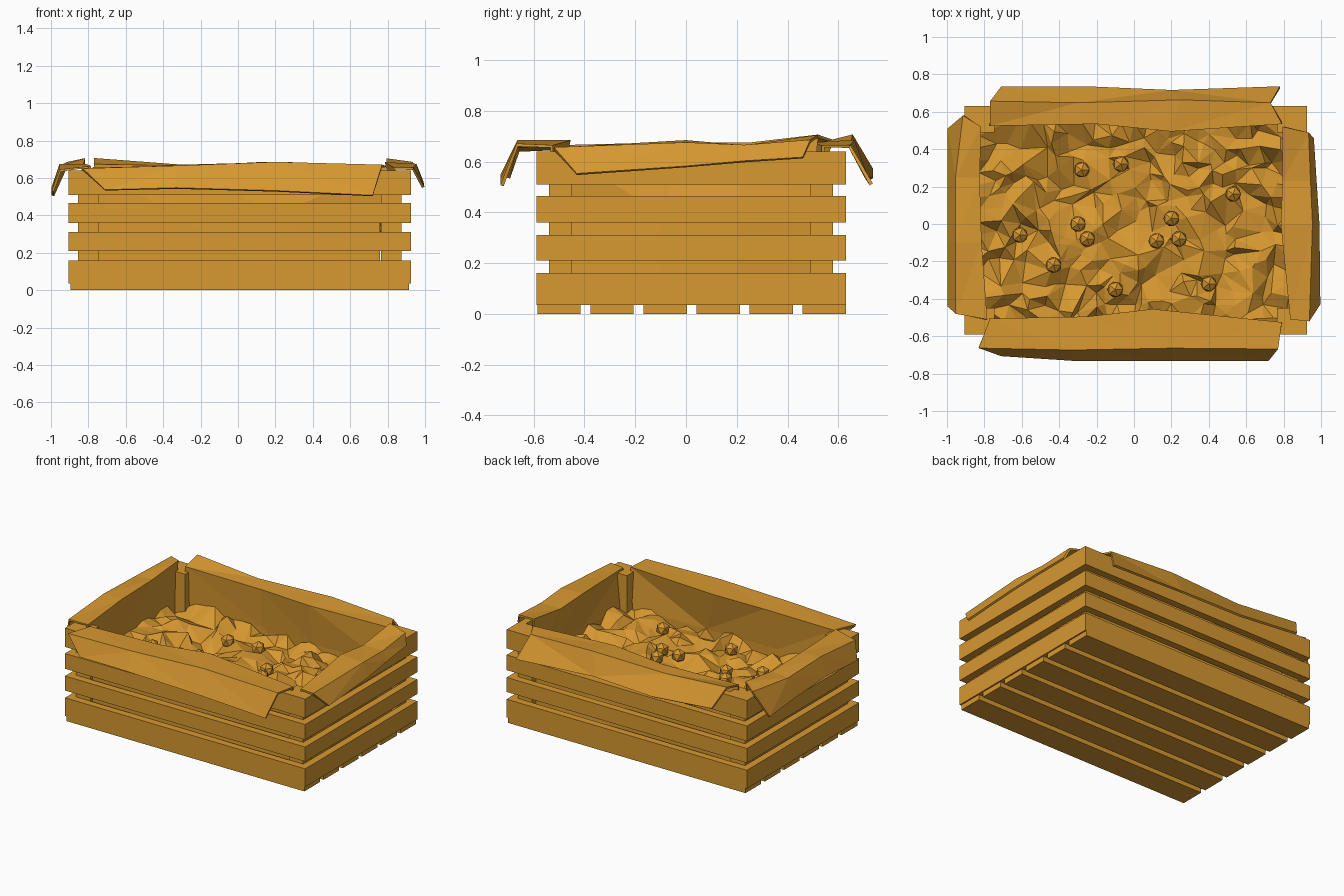
import bpy, bmesh, random
from mathutils import Vector, noise
from mathutils.geometry import delaunay_2d_cdt

random.seed(4)
if "Cube" in bpy.data.objects:
    bpy.data.objects.remove(bpy.data.objects["Cube"], do_unlink=True)

# One warm ochre for everything
ochre = bpy.data.materials.new("ochre")
COLOUR = (0.68, 0.314, 0.03, 1)
ochre.diffuse_color = COLOUR
ochre.use_nodes = True
ochre.node_tree.nodes["Principled BSDF"].inputs["Base Color"].default_value = COLOUR

# Outer limits of the crate
X0, X1, Y0, Y1 = -0.905, 0.925, -0.59, 0.63
BOARD = 0.05
TOP = 0.64


def add_object(name, bm):
    mesh = bpy.data.meshes.new(name)
    bm.to_mesh(mesh)
    bm.free()
    mesh.materials.append(ochre)
    obj = bpy.data.objects.new(name, mesh)
    bpy.context.collection.objects.link(obj)
    return obj


def box(name, low, high):
    bm = bmesh.new()
    bmesh.ops.create_cube(bm, size=1)
    low, high = Vector(low), Vector(high)
    for v in bm.verts:
        v.co = (low + high) / 2 + v.co * (high - low)
    return add_object(name, bm)


def sheet(name, rows, thickness=0.014):
    """Paper sheet lofted through rows of equal length."""
    bm = bmesh.new()
    grid = [[bm.verts.new(p) for p in row] for row in rows]
    for a, b in zip(grid, grid[1:]):
        for i in range(len(a) - 1):
            bm.faces.new((a[i], a[i + 1], b[i + 1], b[i]))
    bmesh.ops.triangulate(bm, faces=bm.faces[:])
    obj = add_object(name, bm)
    solid = obj.modifiers.new("paper", "SOLIDIFY")
    solid.thickness = thickness
    solid.offset = 0
    return obj


# Wall boards, four courses on each side
for n, (low, high) in enumerate([(0.035, 0.16), (0.21, 0.31), (0.36, 0.465), (0.51, TOP)], 1):
    box(f"front_board_{n}", (X0, Y0, low), (X1, Y0 + BOARD, high))
    box(f"back_board_{n}", (X0, Y1 - BOARD, low), (X1, Y1, high))
    box(f"right_board_{n}", (X0, Y0 + BOARD, low), (X0 + BOARD, Y1 - BOARD, high))
    box(f"left_board_{n}", (X1 - BOARD, Y0 + BOARD, low), (X1, Y1 - BOARD, high))

# Floor boards
for n in range(6):
    y = Y0 + 0.005 + n * 0.209
    box(f"floor_board_{n + 1}", (X0 + 0.01, y, 0), (X1 - 0.01, y + 0.17, 0.036))

# Corner posts
for side, x in (("right", X0 + BOARD), ("left", X1 - BOARD - 0.11)):
    for end, y in (("front", Y0 + BOARD), ("back", Y1 - BOARD - 0.09)):
        box(f"{end}_{side}_post", (x, y, 0.036), (x + 0.11, y + 0.09, TOP))

# Paper lining: each wall rises from the floor, folds over the rim and hangs out
sheet("front_paper", [
    [(-0.80, -0.51, 0.05), (-0.33, -0.53, 0.05), (0.2, -0.53, 0.05), (0.76, -0.51, 0.05)],
    [(-0.80, -0.51, 0.4), (-0.33, -0.53, 0.4), (0.2, -0.52, 0.4), (0.76, -0.51, 0.4)],
    [(-0.77, -0.51, 0.65), (-0.25, -0.5, 0.66), (0.1, -0.46, 0.68), (0.79, -0.53, 0.66)],
    [(-0.83, -0.66, 0.645), (-0.33, -0.67, 0.66), (0.2, -0.66, 0.68), (0.77, -0.665, 0.665)],
    [(-0.71, -0.70, 0.535), (-0.33, -0.725, 0.545), (0.2, -0.725, 0.53), (0.72, -0.725, 0.505)],
])
sheet("back_paper", [
    [(-0.80, 0.54, 0.05), (-0.2, 0.56, 0.05), (0.2, 0.55, 0.05), (0.76, 0.54, 0.05)],
    [(-0.80, 0.54, 0.4), (-0.2, 0.56, 0.4), (0.2, 0.53, 0.4), (0.76, 0.54, 0.4)],
    [(-0.77, 0.53, 0.67), (-0.2, 0.54, 0.66), (0.2, 0.5, 0.67), (0.79, 0.54, 0.66)],
    [(-0.77, 0.655, 0.70), (-0.3, 0.645, 0.665), (0.25, 0.66, 0.68), (0.73, 0.645, 0.66)],
    [(-0.71, 0.73, 0.57), (-0.25, 0.73, 0.53), (0.2, 0.71, 0.54), (0.78, 0.73, 0.51)],
])
sheet("right_paper", [
    [(-0.83, -0.49, 0.05), (-0.84, -0.1, 0.05), (-0.84, 0.25, 0.05), (-0.83, 0.49, 0.05)],
    [(-0.83, -0.49, 0.4), (-0.84, -0.1, 0.4), (-0.84, 0.25, 0.4), (-0.83, 0.49, 0.4)],
    [(-0.79, -0.51, 0.66), (-0.82, -0.1, 0.67), (-0.83, 0.25, 0.67), (-0.82, 0.52, 0.70)],
    [(-0.95, -0.48, 0.64), (-0.95, -0.1, 0.67), (-0.95, 0.25, 0.66), (-0.91, 0.58, 0.68)],
    [(-0.99, -0.44, 0.53), (-0.99, -0.1, 0.55), (-0.99, 0.25, 0.53), (-0.99, 0.51, 0.505)],
])
sheet("left_paper", [
    [(0.82, -0.49, 0.05), (0.86, -0.1, 0.05), (0.86, 0.2, 0.05), (0.82, 0.49, 0.05)],
    [(0.82, -0.49, 0.4), (0.86, -0.1, 0.4), (0.86, 0.2, 0.4), (0.82, 0.49, 0.4)],
    [(0.84, -0.51, 0.65), (0.79, 0.0, 0.68), (0.80, 0.23, 0.66), (0.80, 0.52, 0.70)],
    [(0.935, -0.52, 0.65), (0.95, 0.0, 0.67), (0.94, 0.23, 0.66), (0.93, 0.49, 0.68)],
    [(0.99, -0.43, 0.55), (0.985, 0.0, 0.58), (0.97, 0.23, 0.60), (0.955, 0.46, 0.615)],
])
box("paper_floor", (-0.83, -0.51, 0.038), (0.84, 0.55, 0.05))


def heap_height(x, y):
    wave = noise.noise(Vector((x * 3, y * 3, 1.5)))
    mound = 0.06 * max(0, abs(x) - 0.45)
    return 0.365 + 0.05 * wave + mound


# Rough heap: scattered points joined into irregular facets
FX0, FX1, FY0, FY1 = -0.83, 0.83, -0.52, 0.54
points = []
for i in range(25):
    for j in range(17):
        x = FX0 + (FX1 - FX0) * i / 24
        y = FY0 + (FY1 - FY0) * j / 16
        rim = i in (0, 24) or j in (0, 16)
        if rim:
            points.append(Vector((x, y)))
        elif random.random() < 0.8:
            points.append(Vector((x + random.uniform(-0.03, 0.03), y + random.uniform(-0.03, 0.03))))
flat, _, tris, *_ = delaunay_2d_cdt(points, [], [], 0, 0.0001)
bm = bmesh.new()
verts = []
for p in flat:
    # crumples are stronger towards the edges
    rough = 0.03 + 0.03 * max(abs(p.x), abs(p.y) * 1.5)
    verts.append(bm.verts.new((p.x, p.y, heap_height(*p) + random.uniform(-rough, rough))))
for t in tris:
    bm.faces.new([verts[k] for k in t])
bmesh.ops.recalc_face_normals(bm, faces=bm.faces[:])
add_object("filling", bm)

# Little faceted balls resting on the heap
for n, (x, y) in enumerate([
        (-0.61, -0.06), (-0.43, -0.22), (-0.3, 0.0), (-0.25, -0.08), (-0.28, 0.29), (-0.07, 0.32),
        (-0.1, -0.35), (0.12, -0.09), (0.24, -0.08), (0.2, 0.03), (0.4, -0.32), (0.53, 0.16)], 1):
    bm = bmesh.new()
    bmesh.ops.create_icosphere(bm, subdivisions=1, radius=0.047)
    spot = Vector((x, y, heap_height(x, y) + 0.035))
    bmesh.ops.translate(bm, verts=bm.verts[:], vec=spot)
    add_object(f"ball_{n}", bm)
